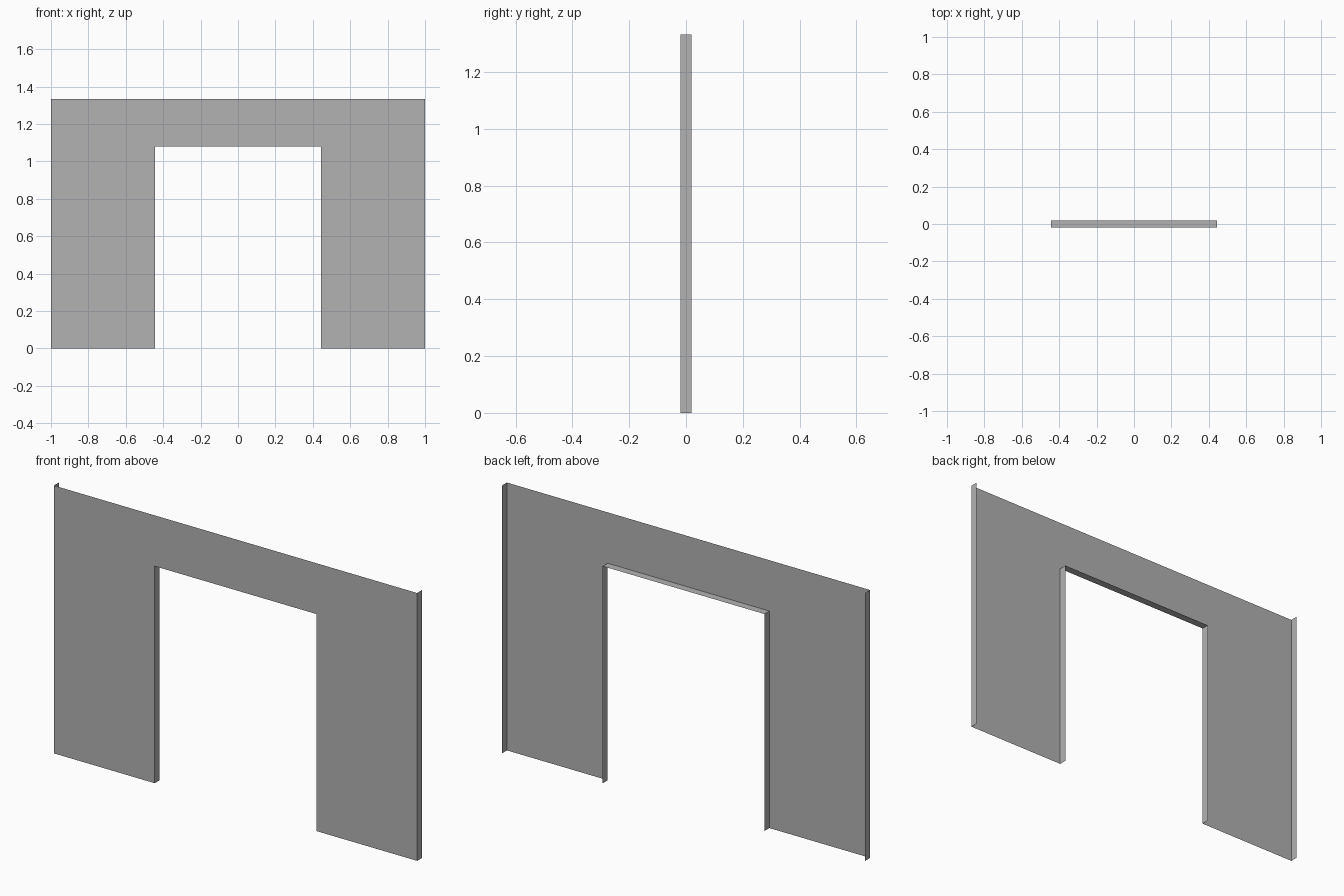
import bpy
import bmesh
from mathutils import Vector

cube = bpy.data.objects.get("Cube")
if cube:
    bpy.data.objects.remove(cube, do_unlink=True)

# Main dimensions of the folded sheet surround
HALF_WIDTH, HEIGHT = 1.0, 1.333
HALF_OPENING, OPENING_HEIGHT = 0.445, 1.08
HALF_DEPTH = 0.0195

grey = bpy.data.materials.new("plain grey")
grey.use_nodes = True
colour = (0.448, 0.448, 0.448, 1)
grey.diffuse_color = colour
grey.node_tree.nodes["Principled BSDF"].inputs["Base Color"].default_value = colour

# Front panel: half the outline, mirrored to close it around the doorway
right_half = [(HALF_OPENING, OPENING_HEIGHT), (HALF_OPENING, 0),
              (HALF_WIDTH, 0), (HALF_WIDTH, HEIGHT)]
outline = right_half + [(-x, z) for x, z in reversed(right_half)]

bm = bmesh.new()
panel = bm.faces.new([bm.verts.new((x, -HALF_DEPTH, z)) for x, z in outline])
panel.normal_update()
if panel.normal.y > 0:
    panel.normal_flip()


# Back returns: outer sides, door jambs and lintel; top and feet stay open
def is_folded(edge):
    a, b = (v.co for v in edge.verts)
    upright = abs(a.x - b.x) < 0.001
    lintel = max(abs(a.z - OPENING_HEIGHT), abs(b.z - OPENING_HEIGHT)) < 0.001
    return upright or lintel


folds = [e for e in bm.edges if is_folded(e)]
result = bmesh.ops.extrude_edge_only(bm, edges=folds)
rim = [g for g in result["geom"] if isinstance(g, bmesh.types.BMVert)]
bmesh.ops.translate(bm, verts=rim, vec=Vector((0, 2 * HALF_DEPTH, 0)))

# Turn every return away from the sheet: outwards at the sides, into the doorway
bm.normal_update()
for face in bm.faces:
    centre = face.calc_center_median()
    if abs(face.normal.x) > 0.5:
        outward = centre.x if abs(centre.x) > 0.7 else -centre.x
        if face.normal.x * outward < 0:
            face.normal_flip()
    elif face.normal.z > 0.5:
        face.normal_flip()

mesh = bpy.data.meshes.new("doorway_surround")
bm.to_mesh(mesh)
bm.free()
mesh.materials.append(grey)
surround = bpy.data.objects.new("doorway_surround", mesh)
bpy.context.collection.objects.link(surround)
